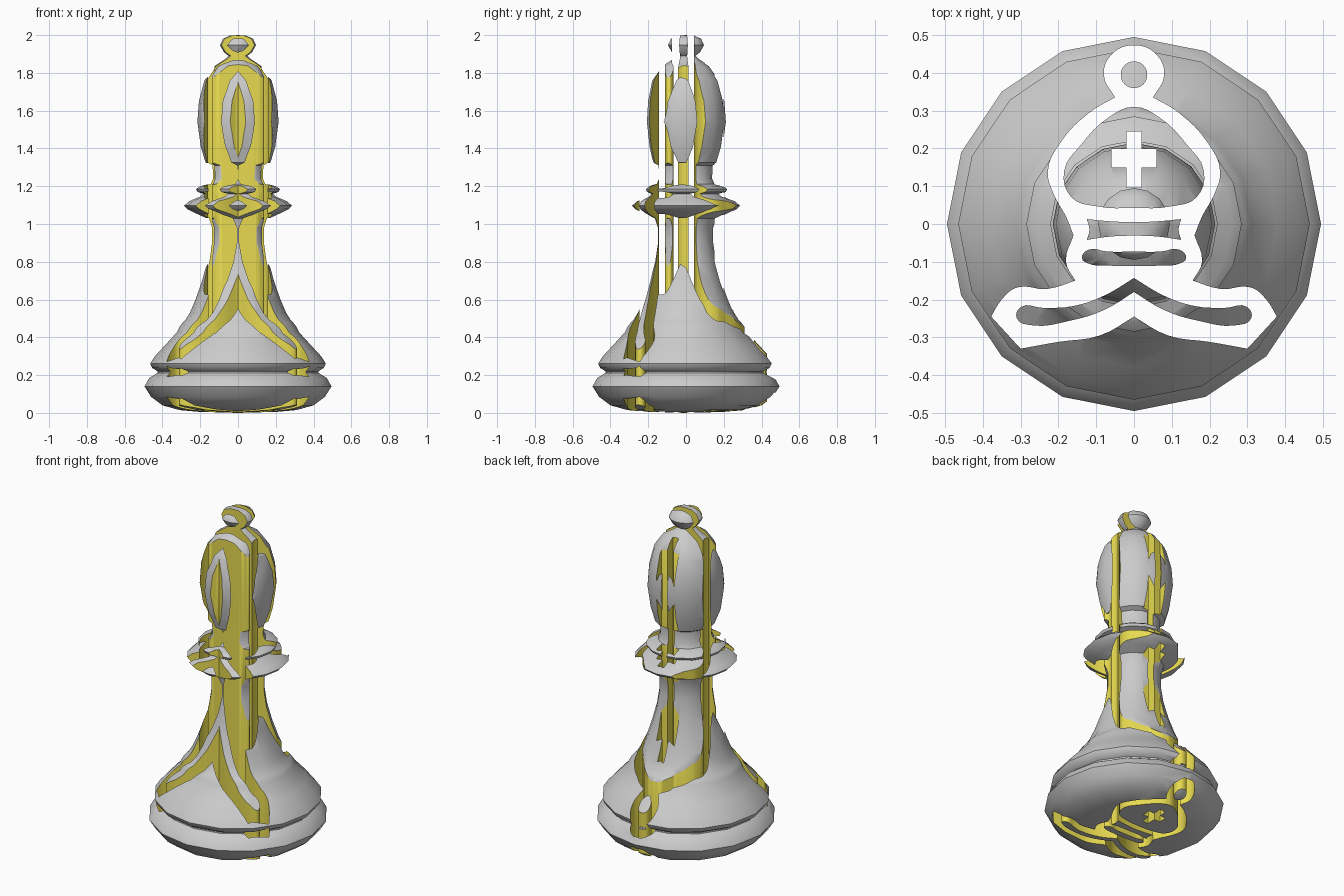
import bpy, bmesh, math

if "Cube" in bpy.data.objects:
    bpy.data.objects.remove(bpy.data.objects["Cube"])

SEGS = 16
yellow = bpy.data.materials.new("cut_yellow")
yellow.diffuse_color = (0.80, 0.70, 0.08, 1)
yellow.use_nodes = True
yellow.node_tree.nodes["Principled BSDF"].inputs["Base Color"].default_value = yellow.diffuse_color

# Turned body profile (radius, z)
profile = [(0, 0), (0.2, 0.005), (0.31, 0.015), (0.40, 0.04), (0.46, 0.085), (0.495, 0.14),
           (0.47, 0.185), (0.425, 0.212), (0.425, 0.22), (0.455, 0.238), (0.465, 0.262),
           (0.44, 0.30), (0.38, 0.365), (0.325, 0.425), (0.31, 0.455), (0.295, 0.475),
           (0.28, 0.49), (0.255, 0.53), (0.225, 0.60), (0.19, 0.70), (0.163, 0.80),
           (0.148, 0.90), (0.148, 0.98), (0.165, 1.03), (0.22, 1.055), (0.27, 1.08),
           (0.285, 1.097), (0.26, 1.12), (0.20, 1.145), (0.185, 1.16), (0.215, 1.17),
           (0.222, 1.185), (0.20, 1.20), (0.155, 1.212), (0.142, 1.24), (0.145, 1.31),
           (0.172, 1.325), (0.197, 1.41), (0.215, 1.54), (0.207, 1.65), (0.178, 1.76),
           (0.125, 1.835), (0.065, 1.875), (0.05, 1.89), (0.075, 1.91), (0.095, 1.947),
           (0.08, 1.98), (0.045, 1.997), (0, 2.0)]


def lathe(name, prof):
    bm = bmesh.new()
    rings = []
    for r, z in prof:
        if r == 0:
            rings.append([bm.verts.new((0, 0, z))] * SEGS)
        else:
            rings.append([bm.verts.new((r * math.cos(2 * math.pi * i / SEGS),
                                        r * math.sin(2 * math.pi * i / SEGS), z)) for i in range(SEGS)])
    for a, b in zip(rings, rings[1:]):
        for i in range(SEGS):
            j = (i + 1) % SEGS
            bm.faces.new(list(dict.fromkeys((a[i], a[j], b[j], b[i]))))
    bmesh.ops.recalc_face_normals(bm, faces=bm.faces)
    me = bpy.data.meshes.new(name)
    bm.to_mesh(me)
    bm.free()
    ob = bpy.data.objects.new(name, me)
    bpy.context.collection.objects.link(ob)
    return ob


# Stencil outlines: right halves, mirrored in x; a third value marks a sharp corner
outlines = [
    # outer silhouette
    [(0, 0.473), (0.057, 0.451), (0.08, 0.395), (0.05, 0.335, 1), (0.115, 0.297), (0.195, 0.215),
     (0.228, 0.14), (0.213, 0.08), (0.18, 0.02), (0.16, -0.03, 1), (0.18, -0.1), (0.155, -0.15, 1),
     (0.23, -0.172), (0.31, -0.168), (0.35, -0.20), (0.378, -0.245, 1), (0.30, -0.33, 1),
     (0.20, -0.312), (0.09, -0.295), (0, -0.245, 1)],
    # finial island
    [(0, 0.43), (0.025, 0.42), (0.035, 0.395), (0.025, 0.37), (0, 0.36)],
    # mitre island
    [(0, 0.31), (0.07, 0.28), (0.14, 0.21), (0.185, 0.14), (0.165, 0.07), (0.10, 0.047), (0, 0.042)],
    # cross opening
    [(0.02, 0.245, 1), (0.02, 0.198, 1), (0.06, 0.198, 1), (0.06, 0.15, 1), (0.02, 0.15, 1), (0.02, 0.097, 1)],
    # upper band island
    [(0, 0.005), (0.06, 0.007), (0.125, 0.013, 1), (0.118, -0.015), (0.125, -0.042, 1), (0.06, -0.033), (0, -0.031)],
    # lower band island
    [(0, -0.073), (0.07, -0.073), (0.12, -0.068), (0.138, -0.09), (0.12, -0.105), (0.07, -0.11), (0, -0.111)],
    # foot scroll island
    [(0, -0.143, 1), (0.08, -0.19), (0.16, -0.217), (0.24, -0.222), (0.30, -0.22), (0.31, -0.25),
     (0.27, -0.268), (0.17, -0.256), (0.08, -0.228), (0, -0.18, 1)],
]


def stencil(name, shapes):
    cu = bpy.data.curves.new(name, 'CURVE')
    cu.dimensions = '2D'
    cu.fill_mode = 'BOTH'
    cu.extrude = 1.3
    cu.resolution_u = 4
    for half in shapes:
        pts = half + [(-p[0],) + tuple(p[1:]) for p in reversed(half) if p[0] > 0]
        sp = cu.splines.new('BEZIER')
        sp.bezier_points.add(len(pts) - 1)
        sp.use_cyclic_u = True
        for bp, p in zip(sp.bezier_points, pts):
            bp.co = (p[0], p[1], 0)
            bp.handle_left_type = bp.handle_right_type = 'VECTOR' if len(p) > 2 else 'AUTO'
    tmp = bpy.data.objects.new(name + "_curve", cu)
    bpy.context.collection.objects.link(tmp)
    dg = bpy.context.evaluated_depsgraph_get()
    me = bpy.data.meshes.new_from_object(tmp.evaluated_get(dg))
    bpy.data.objects.remove(tmp)
    # weld caps to walls so the cutter is a closed solid
    bm = bmesh.new()
    bm.from_mesh(me)
    bmesh.ops.remove_doubles(bm, verts=bm.verts, dist=1e-5)
    bmesh.ops.translate(bm, verts=bm.verts, vec=(0, 0, 1))
    bmesh.ops.recalc_face_normals(bm, faces=bm.faces)
    me.materials.clear()
    me.materials.append(None)
    me.materials.append(yellow)
    for f in bm.faces:
        f.material_index = 1
    bm.to_mesh(me)
    bm.free()
    ob = bpy.data.objects.new(name, me)
    bpy.context.collection.objects.link(ob)
    ob.hide_render = True
    return ob


# Cut the stencil straight down through the turned piece
body = lathe("turned_body", profile)
body.data.materials.append(None)
body.data.materials.append(yellow)
cutter = stencil("stencil_cutter", outlines)
mod = body.modifiers.new("cut", 'BOOLEAN')
mod.operation = 'DIFFERENCE'
mod.solver = 'EXACT'
mod.object = cutter
bpy.context.view_layer.objects.active = body
body.select_set(True)
bpy.ops.object.modifier_apply(modifier=mod.name)
bpy.data.objects.remove(cutter)
bpy.ops.object.shade_smooth_by_angle(angle=math.radians(40))
